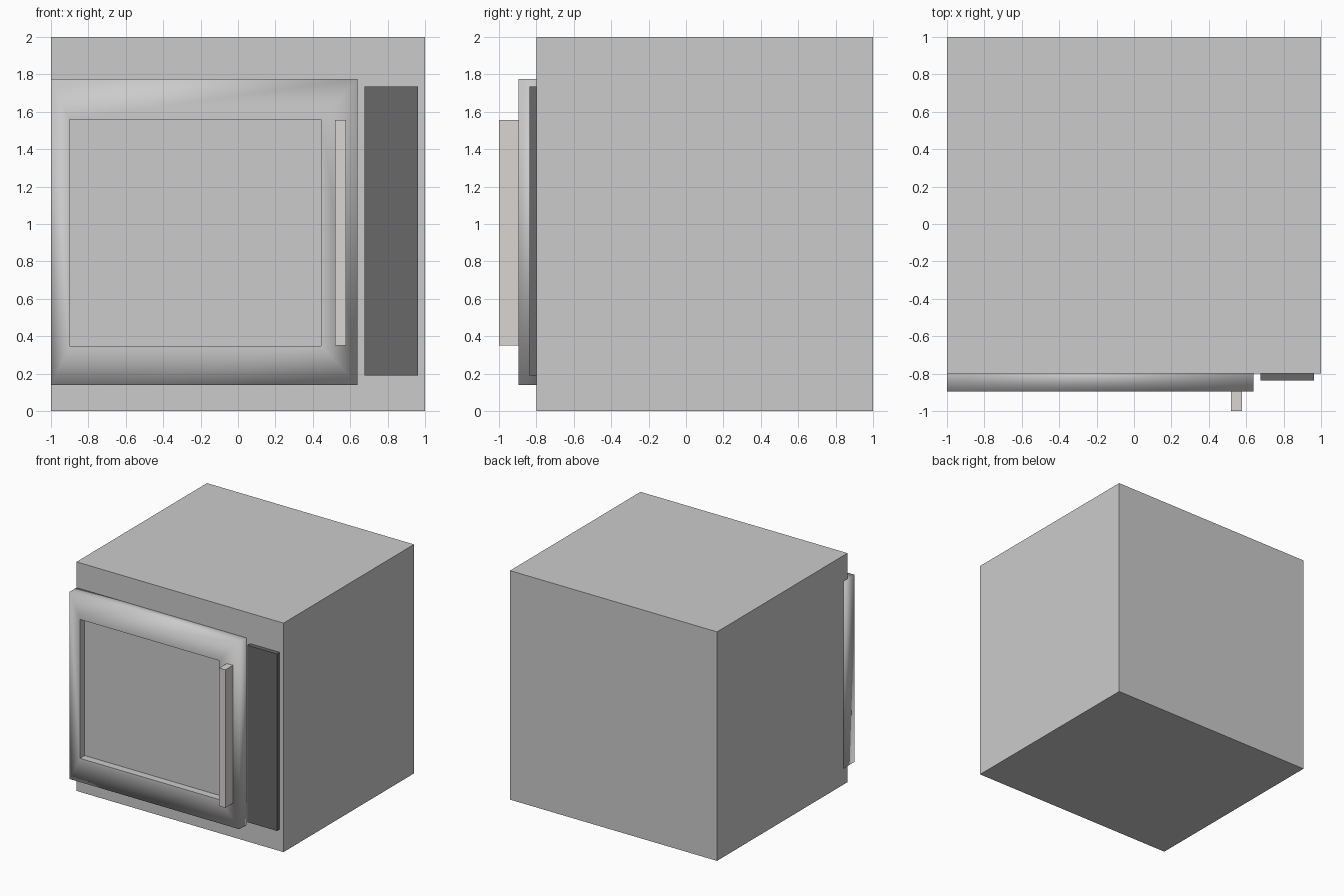
import bpy, bmesh
from mathutils import Vector

if "Cube" in bpy.data.objects:
    bpy.data.objects.remove(bpy.data.objects["Cube"])


def material(name, rgb):
    m = bpy.data.materials.new(name)
    m.diffuse_color = (*rgb, 1)
    m.use_nodes = True
    m.node_tree.nodes["Principled BSDF"].inputs["Base Color"].default_value = m.diffuse_color
    return m


def box_bmesh(lo, hi):
    lo, hi = Vector(lo), Vector(hi)
    bm = bmesh.new()
    bmesh.ops.create_cube(bm, size=1)
    bmesh.ops.scale(bm, vec=hi - lo, verts=bm.verts)
    bmesh.ops.translate(bm, vec=(lo + hi) / 2, verts=bm.verts)
    return bm


def finish(name, bm, mat=None):
    me = bpy.data.meshes.new(name)
    bm.to_mesh(me)
    bm.free()
    ob = bpy.data.objects.new(name, me)
    bpy.context.collection.objects.link(ob)
    if mat:
        me.materials.append(mat)
    return ob


# main cabinet
finish("cabinet", box_bmesh((-1, -0.8, 0), (1, 1, 2)))

# door slab with a recessed window; outer rim shaded soft, window edges sharp
bm = box_bmesh((-1, -0.895, 0.14), (0.64, -0.745, 1.775))
front = min(bm.faces, key=lambda f: f.calc_center_median().y)
for f in bm.faces:
    f.smooth = True
bmesh.ops.inset_region(bm, faces=[front], thickness=0.15)
for v in front.verts:
    v.co.x = -0.9 if v.co.x < -0.18 else 0.445
    v.co.z = 0.347 if v.co.z < 0.95 else 1.56
for e in front.edges:
    e.smooth = False
pane = bmesh.ops.extrude_discrete_faces(bm, faces=[front])["faces"][0]
for v in pane.verts:
    v.co.y = -0.83
rim = [e for e in bm.edges if all(-0.95 < v.co.x < 0.5 for v in e.verts)]
for e in rim:
    e.smooth = False
bmesh.ops.recalc_face_normals(bm, faces=bm.faces)
finish("door", bm)

# vertical handle bar
finish("door_handle", box_bmesh((0.518, -1, 0.35), (0.578, -0.89, 1.555)),
       material("pale_handle", (0.7, 0.66, 0.65)))

# dark control panel
finish("control_panel", box_bmesh((0.677, -0.838, 0.19), (0.963, -0.79, 1.735)),
       material("dark_panel", (0.14, 0.14, 0.14)))
